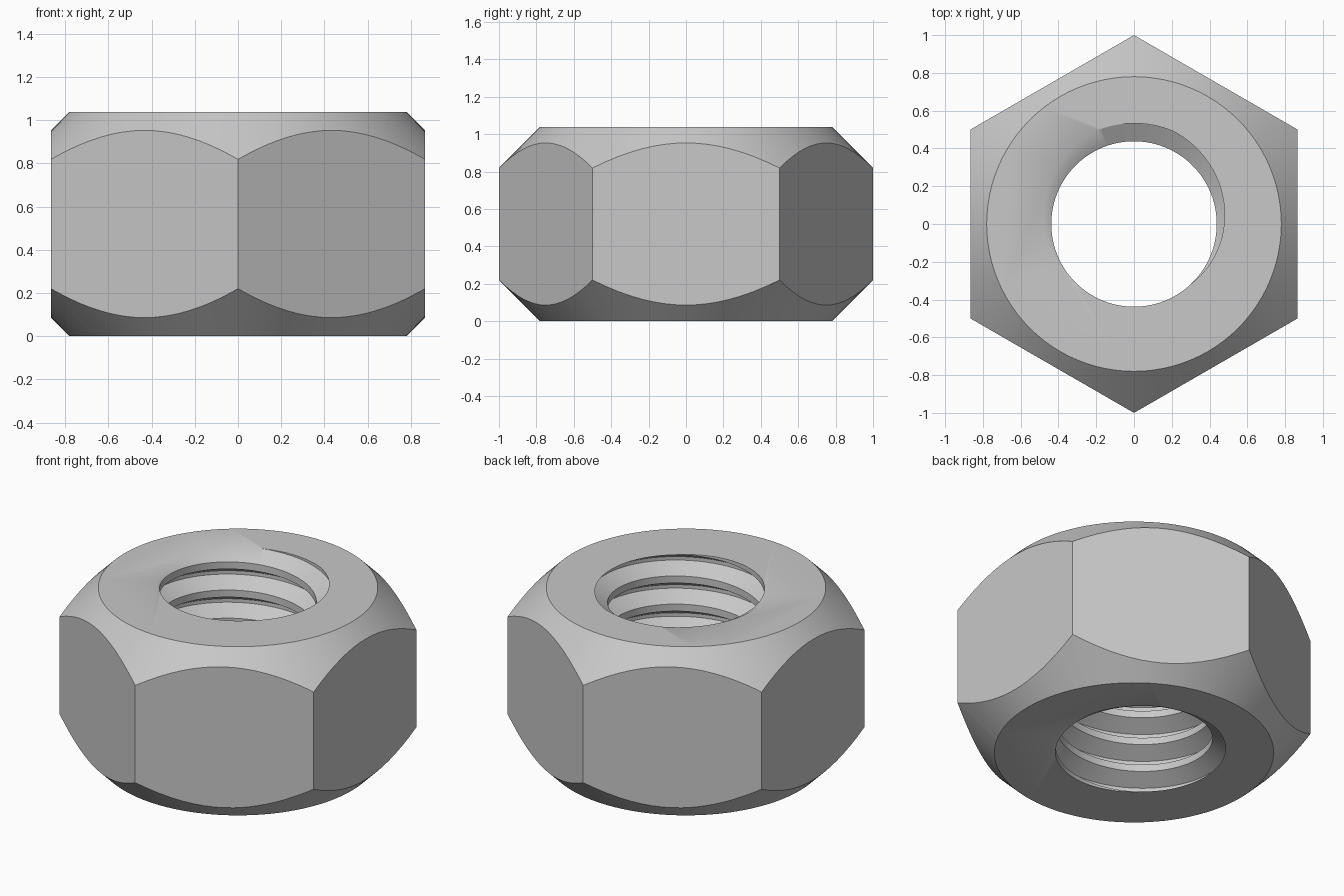
import bpy, bmesh
from math import sin, cos, tau, pi
from mathutils import Vector

cube = bpy.data.objects.get("Cube")
if cube:
    bpy.data.objects.remove(cube, do_unlink=True)

HEIGHT = 1.039
FACE_R = 0.78               # edge of the flat bearing faces
CREST_R, ROOT_R = 0.438, 0.533
PITCH = HEIGHT / 6
STEPS = 96                  # segments per turn


def finish(bm, name):
    bmesh.ops.recalc_face_normals(bm, faces=bm.faces)
    mesh = bpy.data.meshes.new(name)
    bm.to_mesh(mesh)
    bm.free()
    obj = bpy.data.objects.new(name, mesh)
    bpy.context.collection.objects.link(obj)
    return obj


def skin(bm, rows, closed):
    """Join neighbouring rows of vertices with quads."""
    for a, b in zip(rows, rows[1:]):
        n = len(a)
        for i in range(n if closed else n - 1):
            j = (i + 1) % n
            bm.faces.new((a[i], a[j], b[j], b[i]))


def lathe(name, profile, sides):
    """Closed solid from (radius, height) rings, one corner on +y."""
    bm = bmesh.new()
    angles = [pi / 2 + tau * i / sides for i in range(sides)]
    rings = [[bm.verts.new((r * cos(a), r * sin(a), z)) for a in angles]
             for r, z in profile]
    skin(bm, rings, True)
    bm.faces.new(rings[0])
    bm.faces.new(rings[-1])
    return finish(bm, name)


def thread_core(name):
    """Solid with a right-handed V thread, longer than the nut."""
    bm = bmesh.new()
    profile = [(-5 / 8, CREST_R), (-3 / 8, CREST_R), (-1 / 16, ROOT_R),
               (1 / 16, ROOT_R), (3 / 8, CREST_R)]
    rows = []
    for i in range(-2 * STEPS, 8 * STEPS + 1):
        a = pi / 2 + tau * (i % STEPS) / STEPS
        z = PITCH * i / STEPS + 0.0007
        rows.append([bm.verts.new((r * cos(a), r * sin(a), z + d * PITCH))
                     for d, r in profile])
    skin(bm, rows, False)
    bmesh.ops.remove_doubles(bm, verts=bm.verts, dist=0.0001)
    for z, way in ((-0.07, -1), (HEIGHT + 0.07, 1)):
        bmesh.ops.bisect_plane(bm, geom=bm.verts[:] + bm.edges[:] + bm.faces[:],
                               plane_co=Vector((0, 0, z)),
                               plane_no=Vector((0, 0, way)), clear_outer=True)
    bmesh.ops.holes_fill(bm, edges=bm.edges[:], sides=0)
    return finish(bm, name)


# Hexagonal body, chamfer envelope and threaded bore
nut = lathe("hex_nut", [(1, -0.1), (1, HEIGHT + 0.1)], 6)
reach = 0.32
envelope = lathe("chamfer_envelope",
                 [(FACE_R, 0), (FACE_R + reach, reach),
                  (FACE_R + reach, HEIGHT - reach), (FACE_R, HEIGHT)], STEPS)
core = thread_core("thread_cutter")

bpy.ops.object.select_all(action='DESELECT')
bpy.context.view_layer.objects.active = nut
nut.select_set(True)
for tool, operation in ((envelope, 'INTERSECT'), (core, 'DIFFERENCE')):
    tool.hide_render = True
    mod = nut.modifiers.new(tool.name, 'BOOLEAN')
    mod.operation = operation
    mod.solver = 'EXACT'
    mod.object = tool
    bpy.ops.object.modifier_apply(modifier=mod.name)
    bpy.data.objects.remove(tool, do_unlink=True)

# Steel colour
steel = bpy.data.materials.new("grey_steel")
steel.use_nodes = True
colour = (0.58, 0.58, 0.58, 1)
steel.diffuse_color = colour
steel.node_tree.nodes["Principled BSDF"].inputs["Base Color"].default_value = colour
nut.data.materials.clear()
nut.data.materials.append(steel)

bpy.ops.object.shade_smooth_by_angle(angle=pi / 6)
